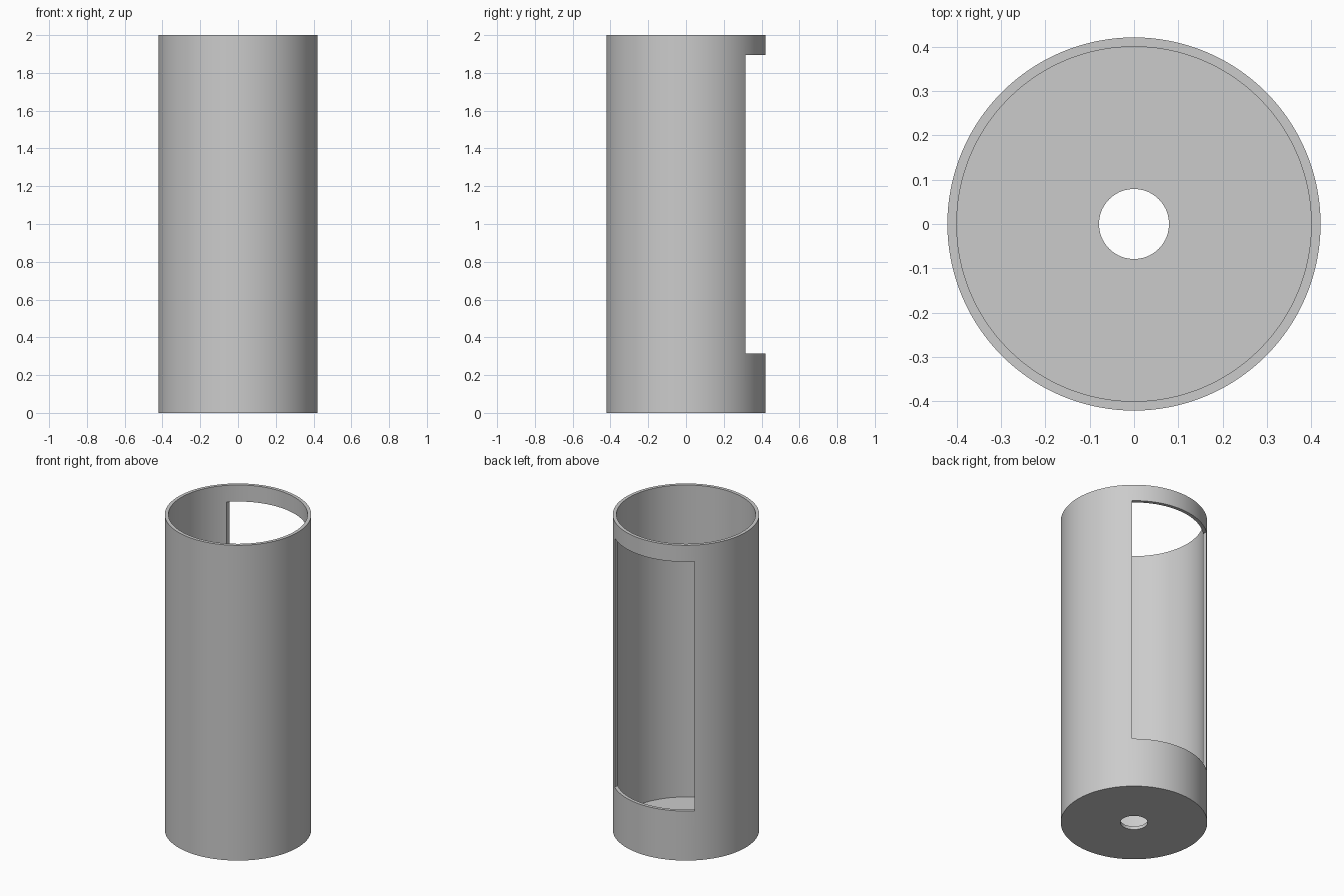
import bpy
import bmesh
import math
from mathutils import Matrix, Vector

cube = bpy.data.objects.get("Cube")
if cube:
    bpy.data.objects.remove(cube, do_unlink=True)

HEIGHT, OUTER, INNER, HOLE = 2.0, 0.421, 0.4, 0.079
FLOOR = 0.021
WINDOW_HALF, WINDOW_LOW, WINDOW_HIGH = 0.28, 0.314, 1.895
SEGMENTS = 128


def make_material(name, rgb):
    mat = bpy.data.materials.new(name)
    mat.use_nodes = True
    mat.diffuse_color = (*rgb, 1)
    mat.node_tree.nodes["Principled BSDF"].inputs["Base Color"].default_value = (*rgb, 1)
    return mat


def add_object(name, bm):
    bmesh.ops.recalc_face_normals(bm, faces=bm.faces)
    mesh = bpy.data.meshes.new(name)
    bm.to_mesh(mesh)
    bm.free()
    obj = bpy.data.objects.new(name, mesh)
    bpy.context.collection.objects.link(obj)
    return obj


def lathe(name, profile):
    """Revolve a closed (radius, height) profile about the z axis."""
    bm = bmesh.new()
    verts = [bm.verts.new((r, 0, z)) for r, z in profile]
    edges = [bm.edges.new((v, verts[i - 1])) for i, v in enumerate(verts)]
    bmesh.ops.spin(bm, geom=verts + edges, cent=(0, 0, 0), axis=(0, 0, 1),
                   angle=math.tau, steps=SEGMENTS, use_merge=True)
    bmesh.ops.remove_doubles(bm, verts=bm.verts, dist=0.0001)
    return add_object(name, bm)


def box(name, low, high):
    bm = bmesh.new()
    low, high = Vector(low), Vector(high)
    bmesh.ops.create_cube(bm, size=1, matrix=Matrix.Translation((low + high) / 2)
                          @ Matrix.Diagonal((*(high - low), 1)))
    return add_object(name, bm)


# Open tube with a thin floor and a round drain hole
tube = lathe("tube_body", [(HOLE, 0), (OUTER, 0), (OUTER, HEIGHT),
                           (INNER, HEIGHT), (INNER, FLOOR), (HOLE, FLOOR)])
tube.data.materials.append(make_material("plain grey", (0.6, 0.6, 0.6)))

# Tall rectangular window through the back wall
cutter = box("window_cutter", (-WINDOW_HALF, 0.1, WINDOW_LOW),
             (WINDOW_HALF, 0.6, WINDOW_HIGH))
cutter.hide_render = True
cut = tube.modifiers.new("window", "BOOLEAN")
cut.operation = "DIFFERENCE"
cut.solver = "EXACT"
cut.object = cutter

bpy.ops.object.select_all(action="DESELECT")
bpy.context.view_layer.objects.active = tube
tube.select_set(True)
bpy.ops.object.modifier_apply(modifier=cut.name)
bpy.data.objects.remove(cutter, do_unlink=True)

# Smooth walls with crisp rims
bpy.ops.object.shade_smooth_by_angle(angle=math.radians(30))
